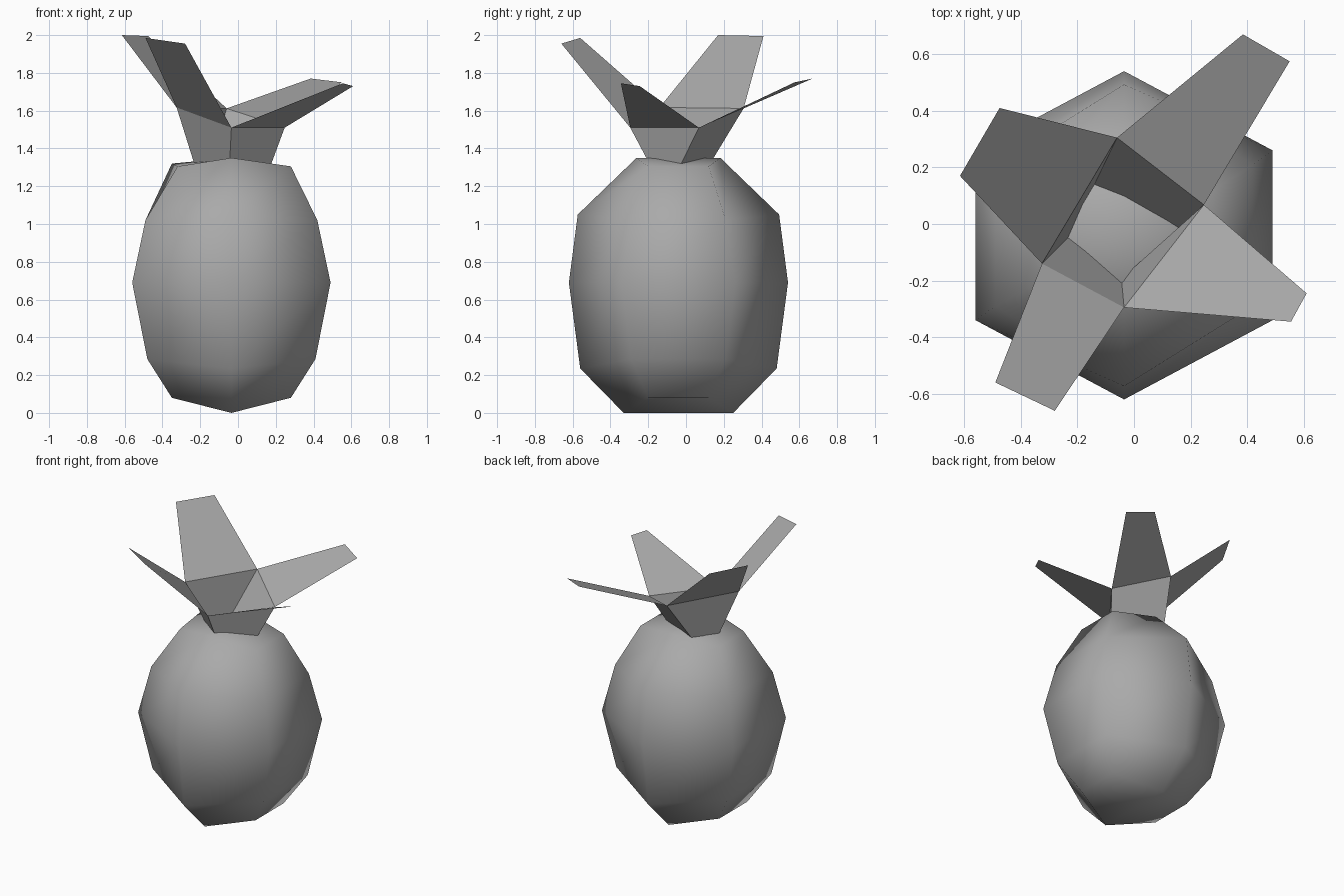
import bpy
from mathutils import Vector

cube = bpy.data.objects.get("Cube")
if cube:
    bpy.data.objects.remove(cube, do_unlink=True)

# One plain grey for the whole fruit
grey = bpy.data.materials.new("plain_grey")
grey.use_nodes = True
colour = (0.4, 0.4, 0.4, 1)
grey.diffuse_color = colour
grey.node_tree.nodes["Principled BSDF"].inputs["Base Color"].default_value = colour


def make_object(name, verts, faces, smooth=False):
    mesh = bpy.data.meshes.new(name)
    mesh.from_pydata(verts, [], faces)
    mesh.materials.append(grey)
    for poly in mesh.polygons:
        poly.use_smooth = smooth
    mesh.update()
    obj = bpy.data.objects.new(name, mesh)
    bpy.context.collection.objects.link(obj)
    return obj


# Fruit body: six-sided rings whose ridge points (front, back) and
# side points sit at slightly different heights
# (ridge radius, ridge height, side half width, side half depth, side height)
RINGS = [
    (0.29, 0.0, 0.315, 0.16, 0.08),
    (0.52, 0.235, 0.445, 0.25, 0.285),
    (0.58, 0.69, 0.525, 0.3, 0.69),
    (0.533, 1.05, 0.455, 0.25, 1.02),
    (0.222, 1.35, 0.315, 0.16, 1.305),
]
CX, CY = -0.035, -0.04
verts, faces = [], []
for r, rz, w, d, sz in RINGS:
    dent = 0.03 if sz > 1.2 else 0  # one shoulder is slightly flattened
    ring = [(0, -r, rz), (w, -d, sz), (w, d, sz),
            (0, r, rz), (-w, d, sz + dent / 2), (-w + dent, -d, sz)]
    verts += [(x + CX, y + CY, z) for x, y, z in ring]
for k in range(len(RINGS) - 1):
    for i in range(6):
        j = (i + 1) % 6
        a, b = k * 6, k * 6 + 6
        faces.append((a + i, a + j, b + j, b + i))

# Caps
top = 6 * (len(RINGS) - 1)
verts += [(CX, CY, RINGS[0][1]), (CX, CY, RINGS[-1][1])]
for i in range(6):
    j = (i + 1) % 6
    faces.append((j, i, len(verts) - 2))
    faces.append((top + i, top + j, len(verts) - 1))
make_object("fruit_body", verts, faces, smooth=True)

# Crown: flared four-sided collar, sunk a little into the body
rim = [Vector(p) for p in [(-0.035, -0.295, 1.51), (0.247, 0.068, 1.51),
                           (-0.06, 0.305, 1.612), (-0.325, -0.14, 1.617)]]
foot = [Vector(p) for p in [(-0.043, -0.21, 1.35), (0.173, -0.03, 1.31),
                            (-0.14, 0.14, 1.34), (-0.235, -0.05, 1.33)]]
foot = [f + (f - r) * 0.2 for f, r in zip(foot, rim)]
make_object("crown_collar", foot + rim,
            [(i, (i + 1) % 4, 4 + (i + 1) % 4, 4 + i) for i in range(4)])

# Leaves: one tapered blade from each side of the collar rim
TIPS = {
    "leaf_front_left": ((0.555, -0.345, 1.745), (0.61, -0.245, 1.73)),
    "leaf_back_left": ((0.55, 0.575, 1.75), (0.385, 0.67, 1.77)),
    "leaf_back_right": ((-0.475, 0.41, 1.995), (-0.615, 0.17, 2.0)),
    "leaf_front_right": ((-0.49, -0.56, 1.985), (-0.28, -0.66, 1.955)),
}
for i, (name, (tip_a, tip_b)) in enumerate(TIPS.items()):
    make_object(name, [rim[i], tip_a, tip_b, rim[(i + 1) % 4]], [(0, 1, 2, 3)])
